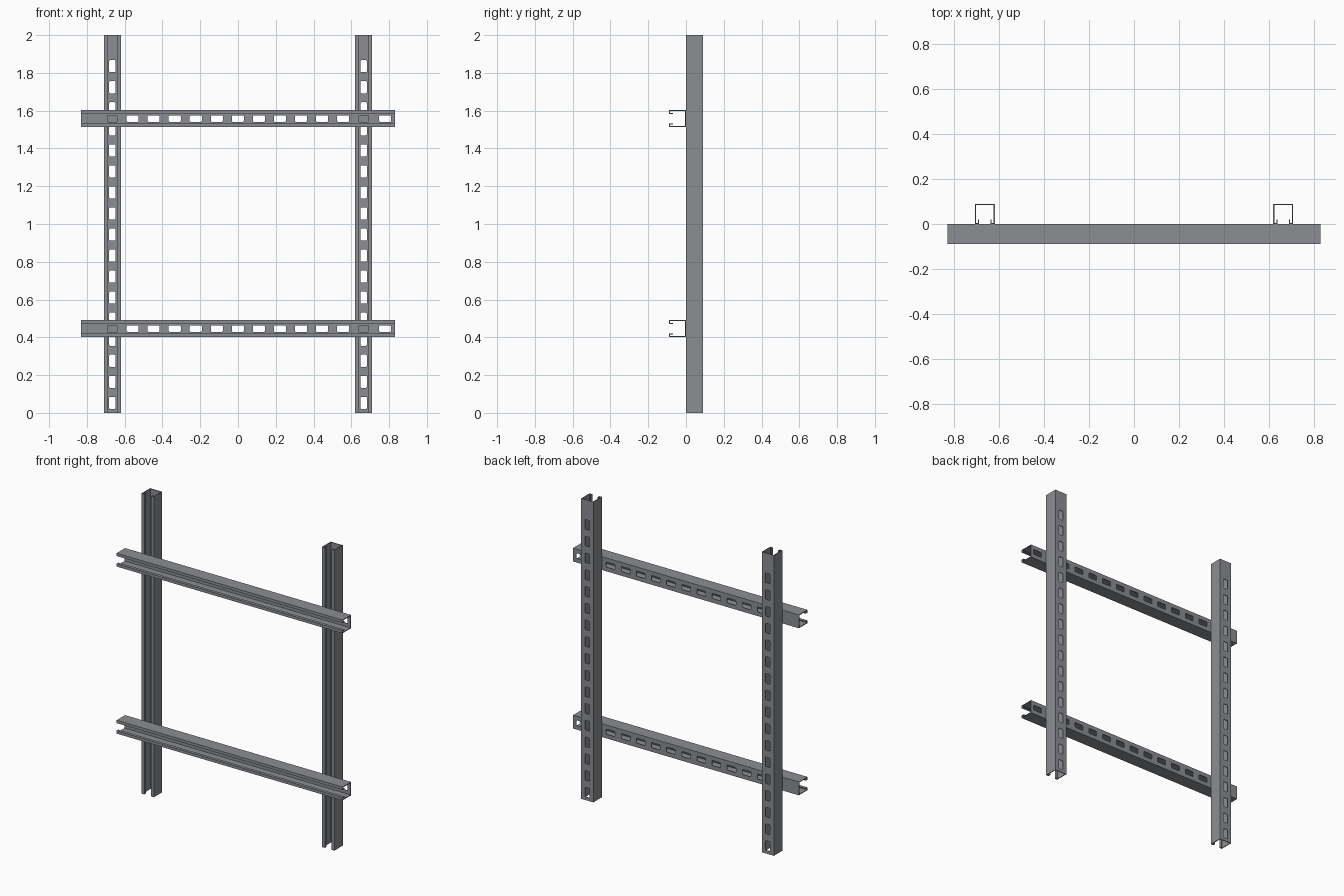
import bpy, bmesh, math
from mathutils import Matrix, Vector

if "Cube" in bpy.data.objects:
    bpy.data.objects.remove(bpy.data.objects["Cube"])

SIZE = 0.089       # channel width and depth
WALL = 0.005       # sheet thickness
LIP = 0.019        # inward lip width
RETURN = 0.019     # depth of the folded-back lip edge
PITCH = 0.1114     # slot spacing
FIRST = 0.053      # first slot centre from the slotted end
SLOT_L, SLOT_W, SLOT_R = 0.064, 0.034, 0.005

steel = bpy.data.materials.new("steel grey")
steel.diffuse_color = (0.26, 0.27, 0.29, 1)
steel.use_nodes = True
steel.node_tree.nodes["Principled BSDF"].inputs["Base Color"].default_value = steel.diffuse_color


def prism(name, outlines, direction):
    """Extrude closed outlines along a direction into one mesh object."""
    bm = bmesh.new()
    for pts in outlines:
        face = bm.faces.new([bm.verts.new(p) for p in pts])
        new = bmesh.ops.extrude_face_region(bm, geom=[face])["geom"]
        bmesh.ops.translate(bm, vec=Vector(direction),
                            verts=[v for v in new if isinstance(v, bmesh.types.BMVert)])
    bmesh.ops.recalc_face_normals(bm, faces=bm.faces)
    mesh = bpy.data.meshes.new(name)
    bm.to_mesh(mesh)
    bm.free()
    obj = bpy.data.objects.new(name, mesh)
    bpy.context.collection.objects.link(obj)
    return obj


def slot_outline(cx):
    """Rounded rectangle in the web plane."""
    pts = []
    for k, (sx, sz) in enumerate([(1, 1), (-1, 1), (-1, -1), (1, -1)]):
        for j in range(3):
            a = math.pi / 2 * (k + j / 2)
            pts.append((cx + sx * (SLOT_L / 2 - SLOT_R) + SLOT_R * math.cos(a), -0.012,
                        sz * (SLOT_W / 2 - SLOT_R) + SLOT_R * math.sin(a)))
    return pts


def channel(name, length, slots, matrix):
    """Lipped C channel along +x, web at y = 0, open towards -y, slots in the web."""
    h = SIZE / 2
    # upper half of the section (y, z), mirrored for the lower half
    half = [(0, h), (-SIZE, h), (-SIZE, h - LIP), (-SIZE + RETURN, h - LIP),
            (-SIZE + RETURN, h - LIP + WALL), (-SIZE + WALL, h - LIP + WALL),
            (-SIZE + WALL, h - WALL), (-WALL, h - WALL)]
    section = half + [(y, -z) for y, z in reversed(half)]
    obj = prism(name, [[(0, y, z) for y, z in section]], (length, 0, 0))
    obj.data.materials.append(steel)

    # punch the row of slots
    cutter = prism("slot_cutter", [slot_outline(FIRST + i * PITCH) for i in range(slots)],
                   (0, 0.024, 0))
    cutter.hide_render = True
    mod = obj.modifiers.new("slots", 'BOOLEAN')
    mod.operation, mod.solver, mod.object = 'DIFFERENCE', 'EXACT', cutter
    bpy.context.view_layer.update()
    graph = bpy.context.evaluated_depsgraph_get()
    cut = bpy.data.meshes.new_from_object(obj.evaluated_get(graph))
    obj.modifiers.clear()
    obj.data = cut
    bpy.data.objects.remove(cutter)
    obj.data.transform(matrix)


# uprights, standing behind the rails
for side, x in (("left", -0.665), ("right", 0.665)):
    channel(side + "_upright", 2.0, 17,
            Matrix.Translation((x, SIZE, 0)) @ Matrix.Rotation(-math.pi / 2, 4, 'Y'))

# cross rails on the front, slotted end at +x
for level, z in (("lower", 0.446), ("upper", 1.558)):
    channel(level + "_rail", 1.664, 14,
            Matrix.Translation((0.832, 0, z)) @ Matrix.Rotation(math.pi, 4, 'Y'))
